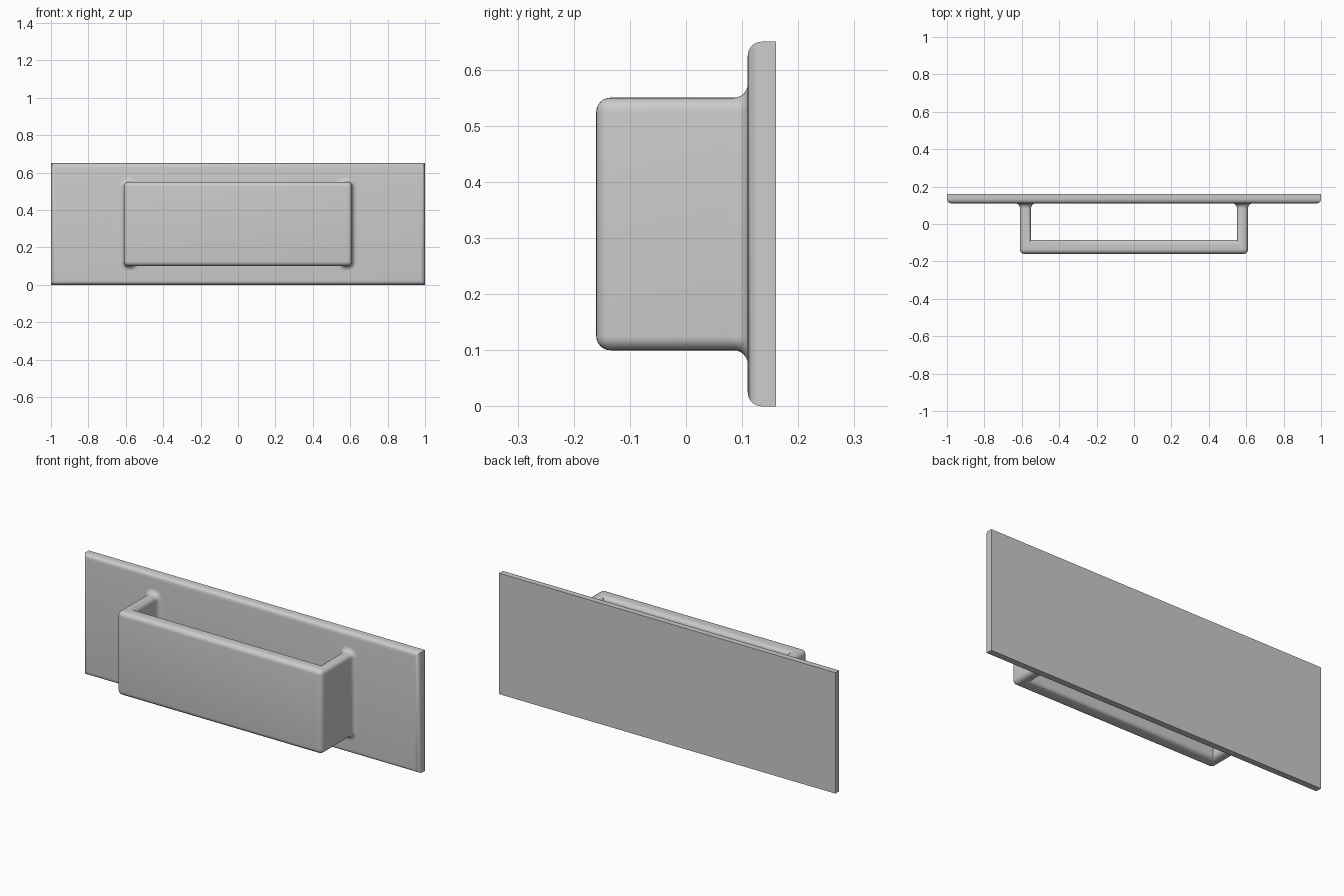
import bpy, bmesh, math

cube = bpy.data.objects.get("Cube")
if cube:
    bpy.data.objects.remove(cube, do_unlink=True)

grey = bpy.data.materials.new("plain_grey")
grey.use_nodes = True
colour = (0.6, 0.6, 0.6, 1)
grey.diffuse_color = colour
grey.node_tree.nodes["Principled BSDF"].inputs["Base Color"].default_value = colour

RADIUS = 0.025
PLATE_FRONT, BACK = 0.11, 0.16
LOW, HIGH = 0.10, 0.55
OUTER, INNER = 0.61, 0.55


def finish(name, bm):
    bmesh.ops.recalc_face_normals(bm, faces=bm.faces)
    mesh = bpy.data.meshes.new(name)
    bm.to_mesh(mesh)
    bm.free()
    mesh.materials.append(grey)
    obj = bpy.data.objects.new(name, mesh)
    bpy.context.collection.objects.link(obj)
    bpy.ops.object.select_all(action='DESELECT')
    obj.select_set(True)
    bpy.context.view_layer.objects.active = obj
    bpy.ops.object.shade_smooth_by_angle(angle=math.radians(35))
    return obj


def prism(profile, low, high):
    """Upright solid from a plan outline."""
    bm = bmesh.new()
    rings = [[bm.verts.new((x, y, z)) for x, y in profile] for z in (low, high)]
    for ring in rings:
        bm.faces.new(ring)
    for i in range(len(profile)):
        j = (i + 1) % len(profile)
        bm.faces.new((rings[0][i], rings[0][j], rings[1][j], rings[1][i]))
    bmesh.ops.recalc_face_normals(bm, faces=bm.faces)
    return bm


def round_edges(bm, rule):
    edges = [e for e in bm.edges if rule(*[v.co for v in e.verts])]
    bmesh.ops.bevel(bm, geom=edges, offset=RADIUS, segments=6, profile=0.5,
                    affect='EDGES', clamp_overlap=True)


# Back plate, rounded around its front face only
plate = prism([(-1, PLATE_FRONT), (1, PLATE_FRONT), (1, BACK), (-1, BACK)], 0, 0.65)
round_edges(plate, lambda a, b: max(a.y, b.y) < PLATE_FRONT + 0.001)
finish("back_plate", plate)

# U-shaped handle, with sharp inner corners and ends sunk into the plate
END, FRONT, FRONT_IN = 0.13, -0.16, -0.085
outline = [(-OUTER, END), (-OUTER, FRONT), (OUTER, FRONT), (OUTER, END),
           (INNER, END), (INNER, FRONT_IN), (-INNER, FRONT_IN), (-INNER, END)]
handle = prism(outline, LOW, HIGH)


def handle_rule(a, b):
    if min(a.y, b.y) > END - 0.001:
        return False
    upright = abs(a.z - b.z) > 0.1
    return not upright or a.y < FRONT + 0.001


round_edges(handle, handle_rule)
finish("handle", handle)


# Flared fillet where each leg meets the plate
def rounded_ring(bm, centre, y, grow, steps=6):
    ring = []
    r = RADIUS + grow
    half_x = (OUTER - INNER) / 2 - RADIUS
    half_z = (HIGH - LOW) / 2 - RADIUS
    for k, (sx, sz) in enumerate(((1, 1), (-1, 1), (-1, -1), (1, -1))):
        for s in range(steps + 1):
            a = math.pi / 2 * (k + s / steps)
            ring.append(bm.verts.new((centre + sx * half_x + r * math.cos(a), y,
                                      (LOW + HIGH) / 2 + sz * half_z + r * math.sin(a))))
    return ring


for name, side in (("left_leg_fillet", 1), ("right_leg_fillet", -1)):
    bm = bmesh.new()
    rings = []
    for s in range(7):
        a = math.pi / 2 * s / 6
        rings.append(rounded_ring(bm, side * (OUTER + INNER) / 2,
                                  PLATE_FRONT - RADIUS + RADIUS * math.sin(a),
                                  RADIUS * (1 - math.cos(a))))
    for r0, r1 in zip(rings, rings[1:]):
        for i in range(len(r0)):
            j = (i + 1) % len(r0)
            bm.faces.new((r0[i], r0[j], r1[j], r1[i]))
    finish(name, bm)
